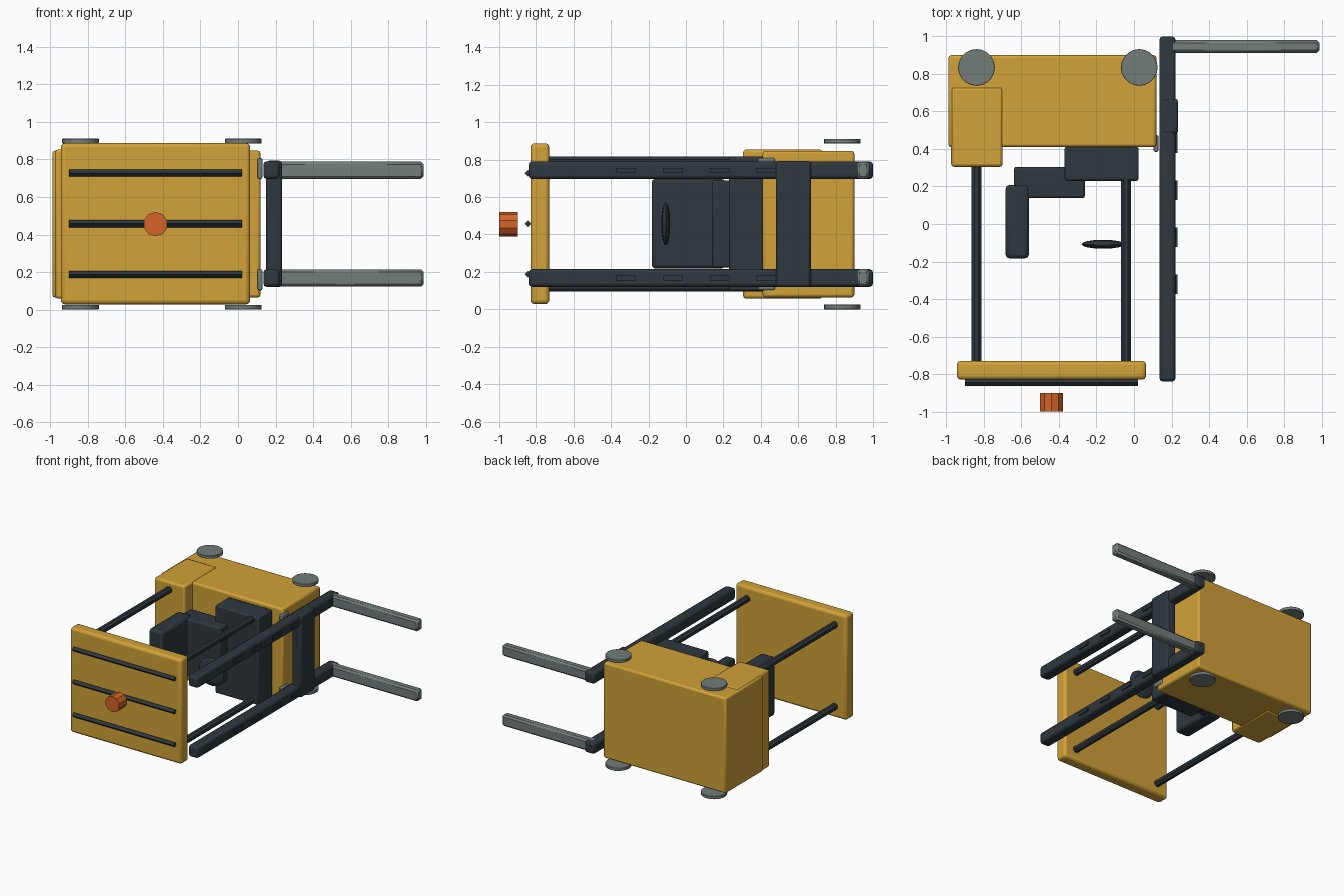
import bpy, math
from mathutils import Matrix, Vector

if "Cube" in bpy.data.objects:
    bpy.data.objects.remove(bpy.data.objects["Cube"])


def material(name, rgb):
    m = bpy.data.materials.new(name)
    m.diffuse_color = (*rgb, 1)
    m.use_nodes = True
    m.node_tree.nodes["Principled BSDF"].inputs["Base Color"].default_value = m.diffuse_color
    return m


YELLOW = material("yellow paint", (0.64, 0.36, 0.04))
DARK = material("dark steel", (0.028, 0.039, 0.049))
GREY = material("grey metal", (0.17, 0.205, 0.195))
ORANGE = material("orange lamp", (0.66, 0.125, 0.02))
ROT = {'x': Matrix.Rotation(math.pi / 2, 4, 'Y'),
       'y': Matrix.Rotation(math.pi / 2, 4, 'X'),
       'z': Matrix.Identity(4)}
MID = 0.458  # plane of symmetry across z


def finish(name, mat, bevel=0, segments=2):
    o = bpy.context.object
    o.name = name
    o.data.materials.append(mat)
    if bevel:
        b = o.modifiers.new("bevel", 'BEVEL')
        b.width, b.segments = bevel, segments
        b.limit_method = 'ANGLE'
    bpy.ops.object.shade_smooth_by_angle(angle=math.radians(35))
    return o


def box(name, x, y, z, mat, bevel=0.012, segments=2):
    bpy.ops.mesh.primitive_cube_add(size=1)
    o = bpy.context.object
    lo, hi = Vector((x[0], y[0], z[0])), Vector((x[1], y[1], z[1]))
    o.data.transform(Matrix.Translation((lo + hi) / 2) @ Matrix.Diagonal((*(hi - lo), 1)))
    return finish(name, mat, bevel, segments)


def rod(name, axis, centre, radius, length, mat, sides=8, bevel=0, turn=0.0):
    bpy.ops.mesh.primitive_cylinder_add(vertices=sides, radius=radius, depth=length)
    o = bpy.context.object
    o.data.transform(Matrix.Translation(centre) @ ROT[axis] @ Matrix.Rotation(turn, 4, 'Z'))
    return finish(name, mat, bevel)


def flip(z):
    return (2 * MID - z[1], 2 * MID - z[0])


# Body and counterweight
box("body", (-0.99, 0.12), (0.41, 0.90), (0.066, 0.85), YELLOW, 0.015)
box("counterweight", (-0.975, -0.70), (0.305, 0.73), (0.06, 0.856), YELLOW, 0.015)

# Overhead guard with three bars and a beacon
box("roof_panel", (-0.945, 0.065), (-0.83, -0.73), (0.03, 0.89), YELLOW, 0.022, 3)
for z in (0.19, 0.46, 0.73):
    rod("roof_bar", 'x', (-0.44, -0.845, z), 0.019, 0.92, DARK, 4)
rod("beacon", 'y', (-0.44, -0.95, MID), 0.065, 0.10, ORANGE, 10)

# Driver area
box("dashboard", (-0.37, 0.025), (0.23, 0.412), (0.10, 0.82), DARK)
box("seat_cushion", (-0.64, -0.262), (0.138, 0.305), (0.225, 0.692), DARK)
box("seat_back", (-0.685, -0.56), (-0.183, 0.208), (0.22, 0.70), DARK, 0.02)
bpy.ops.mesh.primitive_uv_sphere_add(segments=16, ring_count=10, radius=1)
bpy.context.object.data.transform(
    Matrix.Translation((-0.165, -0.108, MID)) @ Matrix.Diagonal((0.115, 0.024, 0.115, 1)))
finish("steering_wheel", DARK)

# Parts repeated on both sides
for far in (False, True):
    side = flip if far else (lambda z: z)
    for x, y1 in ((-0.84, 0.32), (-0.043, 0.42)):
        z = sum(side((0.095, 0.151))) / 2
        rod("pillar", 'y', (x, (y1 - 0.735) / 2, z), 0.028, y1 + 0.735, DARK, 8, 0, math.pi / 8)
    box("mast_rail", (0.135, 0.222), (-0.84, 1.0), side((0.123, 0.217)), DARK, 0.018)
    for y in (-0.32, -0.07, 0.18, 0.43):
        box("mast_slot", (0.215, 0.232), (y - 0.052, y + 0.052), side((0.157, 0.184)), DARK, 0)
    box("fork", (0.16, 0.99), (0.913, 0.98), side((0.125, 0.217)), GREY, 0.014, 1)
    box("headlamp", (0.105, 0.13), (0.385, 0.475), side((0.105, 0.217)), GREY, 0.008)
    z = sum(side((0.004, 0.026))) / 2
    for x in (-0.84, 0.028):
        rod("wheel", 'z', (x, 0.835, z), 0.098, 0.025, GREY, 20, 0.003)

# Carriage joining the mast rails
box("fork_carriage", (0.15, 0.235), (0.48, 0.668), (0.122, 0.796), DARK, 0.015)

# Rest the model on the ground
for o in bpy.data.objects:
    if o.type == 'MESH':
        o.data.transform(Matrix.Translation((0, 0, -0.0025)))
